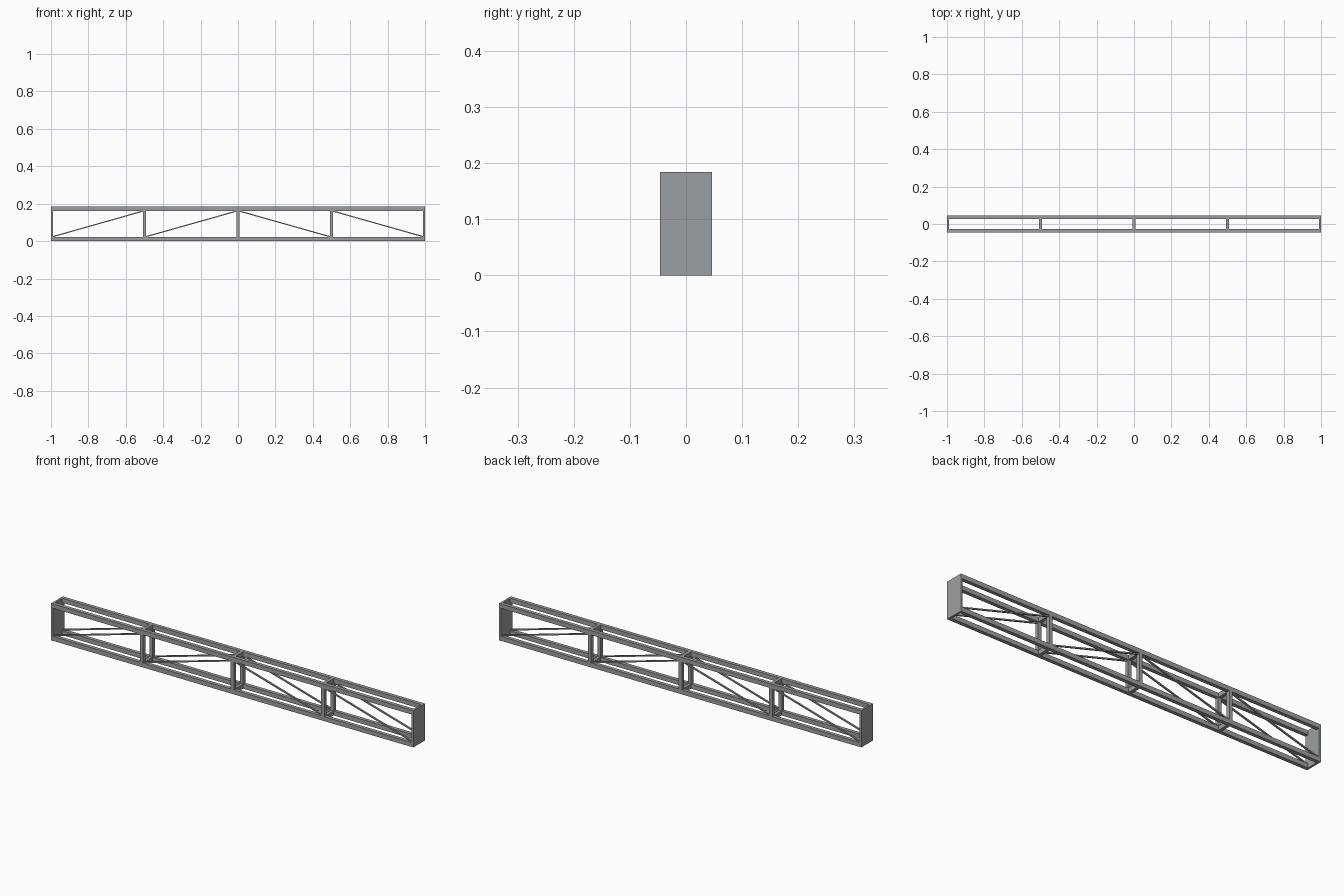
import bpy
from mathutils import Vector

if "Cube" in bpy.data.objects:
    bpy.data.objects.remove(bpy.data.objects["Cube"])

L, W, H = 2.0, 0.092, 0.184      # overall size
CZ, CY, T = 0.022, 0.018, 0.01   # chord height, chord width, end plate

steel = bpy.data.materials.new("steel grey")
steel.use_nodes = True
steel.diffuse_color = (0.33, 0.35, 0.36, 1)
steel.node_tree.nodes["Principled BSDF"].inputs["Base Color"].default_value = (0.33, 0.35, 0.36, 1)


def box(name, centre, size):
    bpy.ops.mesh.primitive_cube_add(size=1, location=centre)
    ob = bpy.context.object
    ob.name = name
    ob.scale = size
    ob.data.materials.append(steel)
    return ob


def bar(name, a, b, thick, deep):
    # flat bar between two points in a plane of constant y
    a, b = Vector(a), Vector(b)
    ob = box(name, (a + b) / 2, ((b - a).length, deep, thick))
    ob.rotation_mode = 'QUATERNION'
    ob.rotation_quaternion = Vector((1, 0, 0)).rotation_difference(b - a)
    return ob


y_mid = W / 2 - CY / 2
for side, y in (("front", -y_mid), ("back", y_mid)):
    # chords along the full length
    for level, z in (("bottom", CZ / 2), ("top", H - CZ / 2)):
        box(f"{side}_{level}_chord", (0, y, z), (L - 2 * T, CY, CZ))
    # uprights
    for x in (-0.5, 0, 0.5):
        box(f"{side}_upright", (x, y, H / 2), (0.018, CY, H - 2 * CZ))
    # diagonals fall away from the middle in the same way on each half
    for s in (-1, 1):
        for inner, outer in ((0.009, 0.491), (0.509, 0.99)):
            bar(f"{side}_diagonal", (s * inner, y, H - CZ - 0.002),
                (s * outer, y, CZ + 0.002), 0.006, 0.008)

# cross members between the two sides
for x in (-0.5, 0, 0.5):
    for level, z in (("bottom", CZ / 2), ("top", H - CZ / 2)):
        box(f"{level}_cross_member", (x, 0, z), (0.016, W - 2 * CY, CZ))

# end plates
for s in (-1, 1):
    box("end_plate", (s * (L - T) / 2, 0, H / 2), (T, W, H))
